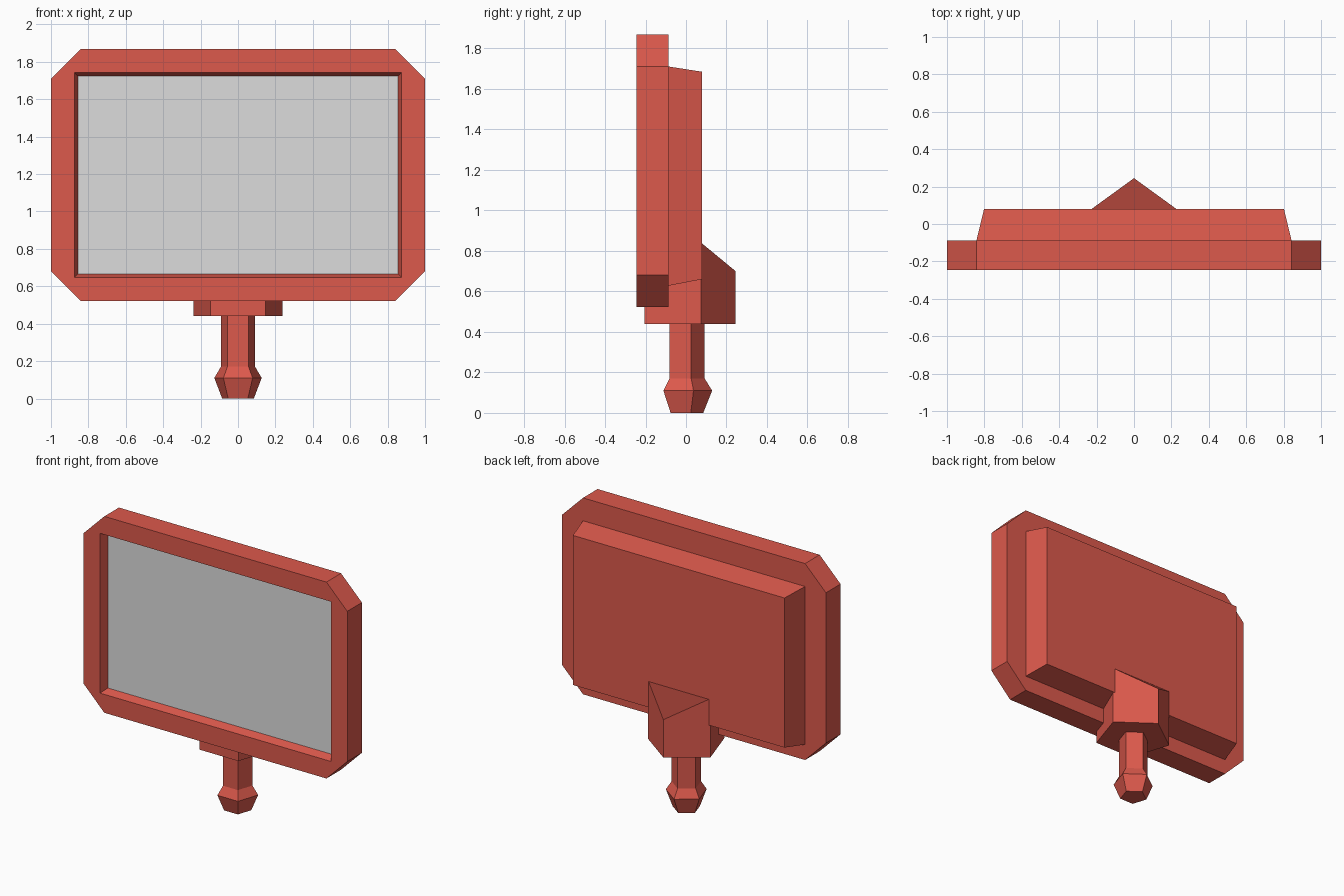
import bpy, bmesh, math

if "Cube" in bpy.data.objects:
    bpy.data.objects.remove(bpy.data.objects["Cube"])


def material(name, rgb):
    m = bpy.data.materials.new(name)
    m.diffuse_color = (*rgb, 1)
    m.use_nodes = True
    m.node_tree.nodes["Principled BSDF"].inputs["Base Color"].default_value = m.diffuse_color
    return m


RED = material("red casing", (0.716, 0.10, 0.072))
GREY = material("grey screen", (0.72, 0.72, 0.72))


def finish(name, bm, mats):
    bmesh.ops.recalc_face_normals(bm, faces=bm.faces)
    mesh = bpy.data.meshes.new(name)
    bm.to_mesh(mesh)
    bm.free()
    for m in mats:
        mesh.materials.append(m)
    ob = bpy.data.objects.new(name, mesh)
    bpy.context.collection.objects.link(ob)
    return ob


def ring(bm, points):
    return [bm.verts.new(p) for p in points]


def bridge(bm, a, b):
    n = len(a)
    for i in range(n):
        bm.faces.new((a[i], a[(i + 1) % n], b[(i + 1) % n], b[i]))


def loft(name, rings):
    bm = bmesh.new()
    loops = [ring(bm, r) for r in rings]
    for a, b in zip(loops, loops[1:]):
        bridge(bm, a, b)
    bm.faces.new(loops[0])
    bm.faces.new(loops[-1])
    return finish(name, bm, [RED])


def rect(hx, z0, z1, y):
    return [(hx, y, z0), (hx, y, z1), (-hx, y, z1), (-hx, y, z0)]


def octagon(hx, z0, z1, c, y):
    # two points per corner, in the same corner order as rect()
    return [(hx - c, y, z0), (hx, y, z0 + c), (hx, y, z1 - c), (hx - c, y, z1),
            (c - hx, y, z1), (-hx, y, z1 - c), (-hx, y, z0 + c), (c - hx, y, z0)]


def pentagon(r, z, cy=-0.004):
    # point towards the back
    return [(r * math.cos(a), cy + r * math.sin(a), z)
            for a in (math.pi / 2 + i * math.tau / 5 for i in range(5))]


# Screen frame: chamfered slab with a recessed, coloured screen face
bm = bmesh.new()
front = ring(bm, octagon(1.0, 0.522, 1.868, 0.158, -0.245))
back = ring(bm, octagon(1.0, 0.522, 1.868, 0.158, -0.087))
rim = ring(bm, rect(0.875, 0.648, 1.743, -0.245))
floor = ring(bm, rect(0.856, 0.666, 1.725, -0.187))
bridge(bm, front, back)
bm.faces.new(back)
for i in range(4):
    j = (i + 1) % 4
    bm.faces.new((front[2 * i], front[2 * i + 1], rim[i]))
    bm.faces.new((front[2 * i + 1], front[2 * j], rim[j], rim[i]))
bridge(bm, rim, floor)
bm.faces.new(floor).material_index = 1
finish("screen_frame", bm, [RED, GREY])

# Tapered rear housing
loft("rear_housing", [rect(0.842, 0.628, 1.711, -0.087),
                      rect(0.802, 0.66, 1.685, 0.079)])

# Five-sided mount with a sloping top behind the housing
top = [(x, y, 0.70 if y > 0.2 else 0.842 if y > 0 else 0.60)
       for x, y, z in pentagon(0.249, 0)]
loft("mount", [pentagon(0.249, 0.44), top])

# Five-sided stem with a flared plug at the foot
loft("stem_plug", [pentagon(r, z) for r, z in
                   ((0.089, 0.0), (0.133, 0.11), (0.096, 0.17), (0.096, 0.45))])
